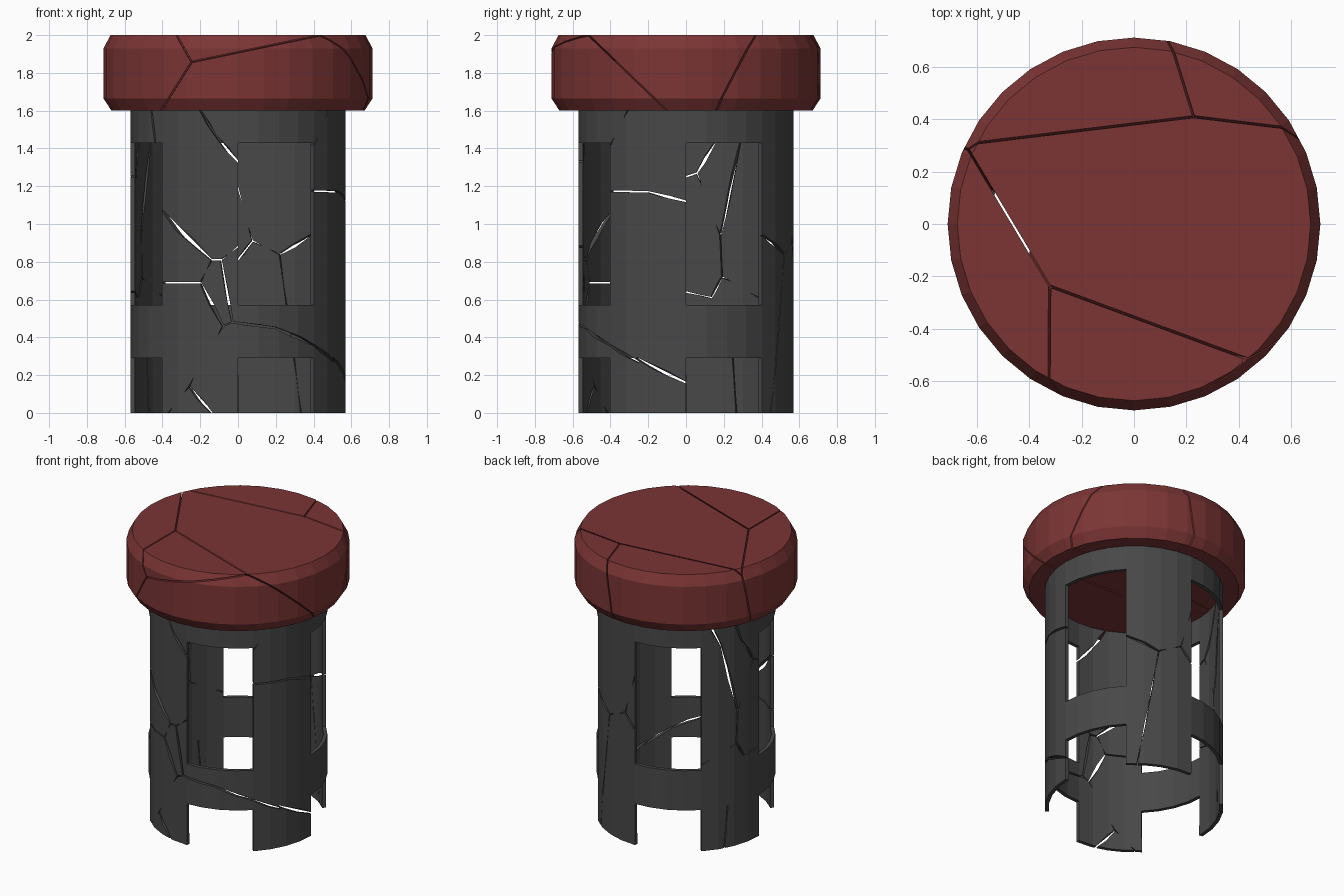
import bpy, bmesh
from math import sin, cos, asin, pi, radians, hypot
from mathutils import Vector

if "Cube" in bpy.data.objects:
    bpy.data.objects.remove(bpy.data.objects["Cube"])

SIDES = 32
R = 0.57          # tube outer radius
GAP = 0.008       # crack width


def material(name, color):
    m = bpy.data.materials.new(name)
    m.diffuse_color = color
    m.use_nodes = True
    m.node_tree.nodes["Principled BSDF"].inputs["Base Color"].default_value = m.diffuse_color
    return m


red = material("dark_red", (0.2, 0.035, 0.035, 1))
dark = material("dark_grey", (0.065, 0.065, 0.065, 1))


def to_object(bm, name, mat):
    bmesh.ops.recalc_face_normals(bm, faces=bm.faces)
    me = bpy.data.meshes.new(name)
    bm.to_mesh(me)
    bm.free()
    ob = bpy.data.objects.new(name, me)
    bpy.context.collection.objects.link(ob)
    if mat:
        me.materials.append(mat)
    return ob


def ring(bm, r, z):
    return [bm.verts.new((r * cos(2 * pi * i / SIDES), r * sin(2 * pi * i / SIDES), z))
            for i in range(SIDES)]


# Tube wall with four windows and four slots at the foot
bm = bmesh.new()
levels = [ring(bm, R, z) for z in (0, 0.29, 0.57, 1.43, 1.6)]
for band in range(4):
    lo, hi = levels[band], levels[band + 1]
    for i in range(SIDES):
        if band in (1, 3) or i % 8 >= 4:
            j = (i + 1) % SIDES
            bm.faces.new((lo[i], lo[j], hi[j], hi[i]))
tube = to_object(bm, "tube_wall", dark)
mod = tube.modifiers.new("thickness", 'SOLIDIFY')
mod.thickness = 0.025
mod.offset = -1

# Cracks through the wall, as (sideways, height) paths read per side
front = [
    [(-.2, 1.6), (-.12, 1.47), (0, 1.33)],
    [(-.4, 1.07), (-.14, .81), (-.09, .81), (0, .88)],
    [(-.41, .69), (-.2, .69), (-.14, .81)],
    [(-.2, .69), (-.08, .46), (-.03, .48), (-.09, .81)],
    [(-.08, .46), (-.26, .14), (-.37, 0)],
    [(-.26, .14), (-.14, 0)],
    [(-.03, .48), (.2, .45), (.4, .36), (.51, .27)],
    [(-.46, 1.6), (-.44, 1.43)],
]
right = [
    [(-.41, 1.175), (-.2, 1.17), (0, 1.12)],
    [(-.31, 1.6), (-.4, 1.42)],
    [(-.26, .29), (0, .16)],
]
back = [
    [(0, 1.19), (.08, .91), (.23, .84), (.4, .94)],
    [(0, .81), (.08, .91)],
    [(.23, .84), (.27, .57), (.31, .29), (.35, 0)],
]
left = [
    [(0, 1.25), (.06, 1.27), (.16, 1.43), (.22, 1.6)],
    [(.06, 1.27), (.19, .94), (.3, 1.43), (.37, 1.6)],
    [(.19, .94), (.2, .72), (.4, .61)],
    [(.2, .72), (.14, .61), (0, .64)],
    [(.26, .29), (.28, 0)],
]


def blade(bm, a, b):
    # thin radial plate between two (angle, height) points
    da, dz = (b[0] - a[0]) * R, b[1] - a[1]
    n = hypot(da, dz)
    da, dz = da / n, dz / n
    rows = []
    for p, e in ((a, -GAP / 2), (b, GAP / 2)):
        row = []
        for r, s in ((.48, -1), (.66, -1), (.66, 1), (.48, 1)):
            ang = p[0] + (da * e - dz * s * GAP / 2) / R
            z = p[1] + dz * e + da * s * GAP / 2
            row.append(bm.verts.new((r * cos(ang), r * sin(ang), z)))
        rows.append(row)
    p, q = rows
    bm.faces.new(p)
    bm.faces.new(q[::-1])
    for i in range(4):
        j = (i + 1) % 4
        bm.faces.new((p[j], p[i], q[i], q[j]))


bm = bmesh.new()
for base, sign, paths in ((-90, 1, front), (0, 1, right), (90, -1, back), (180, -1, left)):
    for path in paths:
        pts = [(radians(base) + sign * asin(u / R), z) for u, z in path]
        for a, b in zip(pts, pts[1:]):
            blade(bm, a, b)
cutter = to_object(bm, "crack_cutter", None)
cutter.hide_render = True
mod = tube.modifiers.new("cracks", 'BOOLEAN')
mod.operation = 'DIFFERENCE'
mod.solver = 'EXACT'
mod.use_self = True
mod.object = cutter
bpy.context.view_layer.objects.active = tube
for m in list(tube.modifiers):
    bpy.ops.object.modifier_apply(modifier=m.name)
bpy.data.objects.remove(cutter)

# Bevelled cap, shattered into cells around seed points
seeds = [Vector(s) for s in (
    (.12, .056, 2.0), (-.082, -.492, 2.398), (.12, -.492, 1.428),
    (-.79, -.487, 2.0), (.19, .637, 1.71), (.055, .595, 1.73))]
for k, seed in enumerate(seeds):
    bm = bmesh.new()
    rings = [ring(bm, r, z) for r, z in ((.67, 1.6), (.712, 1.665), (.712, 1.93), (.675, 2.0))]
    for lo, hi in zip(rings, rings[1:]):
        for i in range(SIDES):
            j = (i + 1) % SIDES
            bm.faces.new((lo[i], lo[j], hi[j], hi[i]))
    bm.faces.new(rings[0][::-1])
    bm.faces.new(rings[-1])
    for other in seeds:
        if other is seed:
            continue
        n = (other - seed).normalized()
        bmesh.ops.bisect_plane(bm, geom=bm.verts[:] + bm.edges[:] + bm.faces[:],
                               plane_co=(seed + other) / 2 - n * GAP / 2,
                               plane_no=n, clear_outer=True)
        open_edges = [e for e in bm.edges if e.is_boundary]
        if open_edges:
            bmesh.ops.holes_fill(bm, edges=open_edges, sides=0)
    if bm.faces:
        to_object(bm, f"cap_piece_{k + 1}", red)
    else:
        bm.free()
